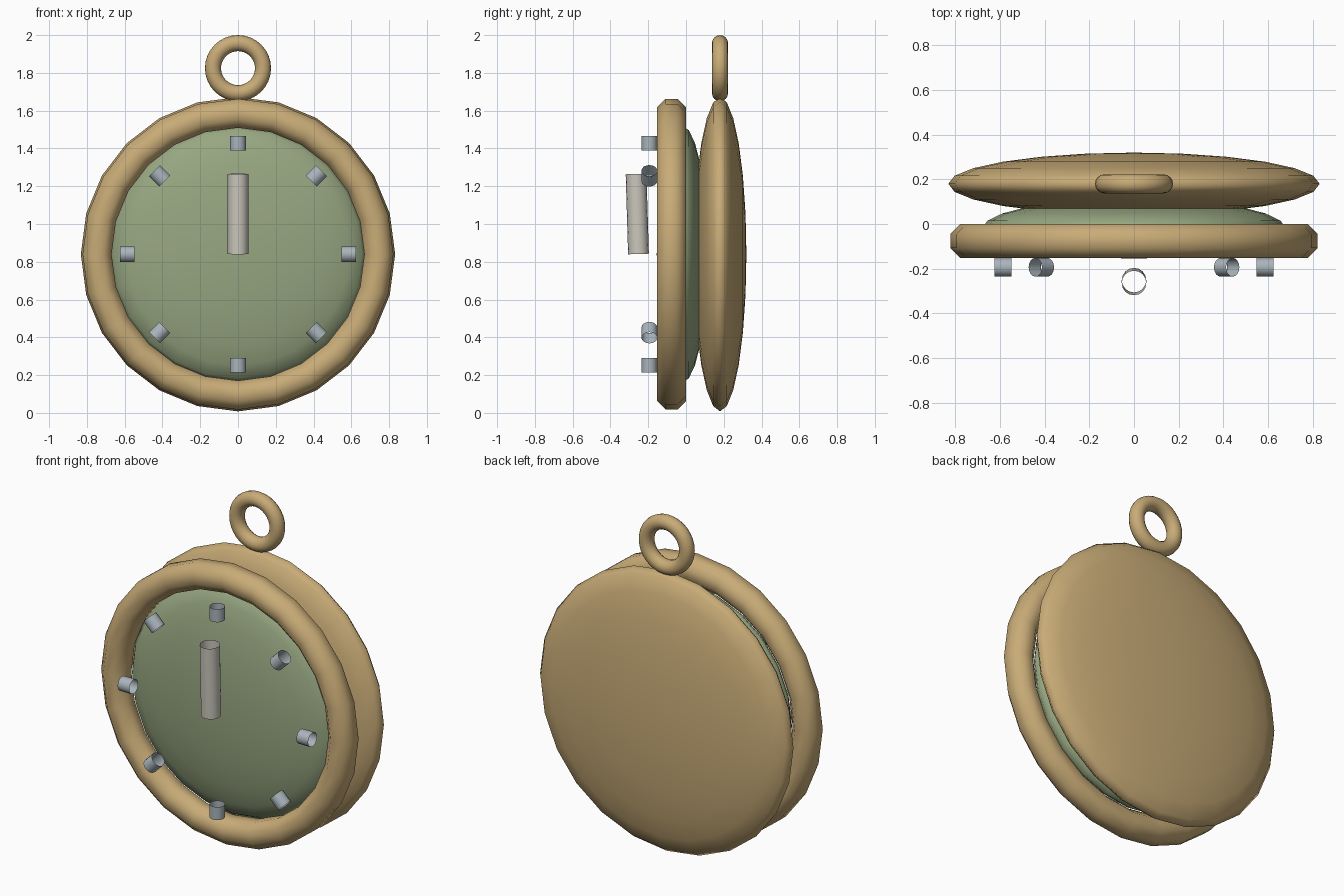
import bpy, math
from mathutils import Matrix

if "Cube" in bpy.data.objects:
    bpy.data.objects.remove(bpy.data.objects["Cube"])

CZ = 0.84  # height of the dial centre


def mat(name, rgb):
    m = bpy.data.materials.new(name)
    m.diffuse_color = (*rgb, 1)
    m.use_nodes = True
    m.node_tree.nodes["Principled BSDF"].inputs["Base Color"].default_value = m.diffuse_color
    return m


GOLD = mat("brass", (0.58, 0.41, 0.185))
GREEN = mat("dial_green", (0.31, 0.385, 0.22))
STEEL = mat("marker_grey", (0.40, 0.46, 0.50))
IVORY = mat("hand_ivory", (0.60, 0.575, 0.51))


def finish(name, m):
    o = bpy.context.object
    o.name = name
    o.data.materials.append(m)
    for p in o.data.polygons:
        p.use_smooth = True
    return o


def disc(name, y, r, h, m):
    # flattened sphere with its pole along y
    bpy.ops.mesh.primitive_uv_sphere_add(segments=24, ring_count=12, radius=1)
    o = finish(name, m)
    o.data.transform(Matrix.Translation((0, y, CZ)) @ Matrix.Diagonal((r, h, r, 1))
                     @ Matrix.Rotation(math.pi / 2, 4, 'X'))
    return o


def torus(name, y, z, major, minor, seg, mseg, m, twist=0.0):
    # ring in the xz plane, built by sweeping a round section
    verts, faces = [], []
    for i in range(seg):
        a = 2 * math.pi * i / seg
        for j in range(mseg):
            b = 2 * math.pi * j / mseg + twist
            r = major + minor * math.cos(b)
            verts.append((r * math.cos(a), y + minor * math.sin(b), z + r * math.sin(a)))
    for i in range(seg):
        for j in range(mseg):
            k, l = (i + 1) % seg, (j + 1) % mseg
            faces.append((i * mseg + j, i * mseg + l, k * mseg + l, k * mseg + j))
    me = bpy.data.meshes.new(name)
    me.from_pydata(verts, [], faces)
    o = bpy.data.objects.new(name, me)
    bpy.context.collection.objects.link(o)
    bpy.context.view_layer.objects.active = o
    return finish(name, m)


def tube(name, r, length, matrix, m):
    # open-ended cylinder along z
    bpy.ops.mesh.primitive_cylinder_add(vertices=16, radius=r, depth=length, end_fill_type='NOTHING')
    o = finish(name, m)
    o.data.transform(matrix)
    return o


# case, dial, bezel and hanging ring
disc("back_case", 0.18, 0.832, 0.14, GOLD)
disc("dial", -0.02, 0.68, 0.135, GREEN)
torus("bezel", -0.076, CZ, 0.746, 0.083, 24, 8, GOLD, math.pi / 8)
torus("hanging_ring", 0.18, 1.825, 0.1325, 0.0425, 32, 16, GOLD)

# eight hour markers, each lying along its radius
for i in range(8):
    spin = Matrix.Translation((0, -0.194, CZ)) @ Matrix.Rotation(i * math.pi / 4, 4, 'Y')
    tube(f"hour_marker_{i + 1}", 0.042, 0.077, spin @ Matrix.Translation((0, 0, 0.587)), STEEL)

# slightly tilted hand
tube("hand", 0.055, 0.424,
     Matrix.Translation((0, -0.258, 1.053)) @ Matrix.Rotation(0.03, 4, 'X'), IVORY)
